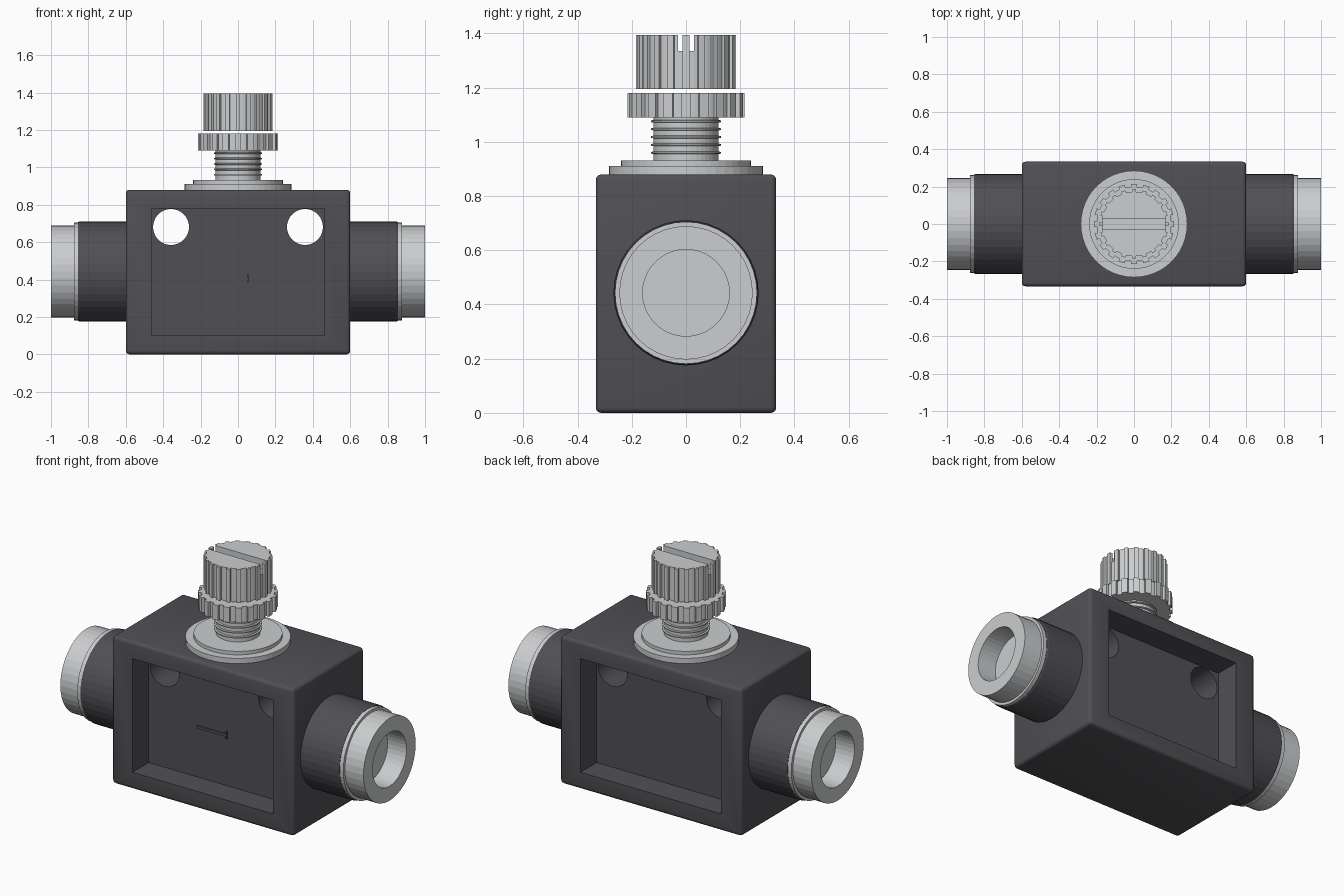
import bpy, bmesh, math
from mathutils import Matrix, Vector

if "Cube" in bpy.data.objects:
    bpy.data.objects.remove(bpy.data.objects["Cube"])


def material(name, rgb):
    m = bpy.data.materials.new(name)
    m.diffuse_color = (*rgb, 1)
    m.use_nodes = True
    m.node_tree.nodes["Principled BSDF"].inputs["Base Color"].default_value = m.diffuse_color
    return m


DARK = material("dark plastic", (0.081, 0.079, 0.089))
METAL = material("light metal", (0.60, 0.61, 0.62))


def finish(name, bm, mat, smooth=None):
    bmesh.ops.recalc_face_normals(bm, faces=bm.faces[:])
    me = bpy.data.meshes.new(name)
    bm.to_mesh(me)
    bm.free()
    me.materials.append(mat)
    ob = bpy.data.objects.new(name, me)
    bpy.context.collection.objects.link(ob)
    if smooth:
        bpy.ops.object.select_all(action='DESELECT')
        ob.select_set(True)
        bpy.context.view_layer.objects.active = ob
        bpy.ops.object.shade_smooth_by_angle(angle=math.radians(smooth))
    return ob


def add_box(bm, lo, hi, turn=0.0):
    lo, hi = Vector(lo), Vector(hi)
    mat = (Matrix.Rotation(turn, 4, 'Z') @ Matrix.Translation((lo + hi) / 2)
           @ Matrix.Diagonal((*(hi - lo), 1)))
    bmesh.ops.create_cube(bm, size=1, matrix=mat)


def box(name, lo, hi, mat):
    bm = bmesh.new()
    add_box(bm, lo, hi)
    return finish(name, bm, mat)


def lathe(name, profile, mat, matrix=Matrix(), n=40, smooth=None):
    """Revolve (radius, height) points about z, then place with matrix."""
    bm = bmesh.new()
    rings = []
    for r, h in profile:
        if r == 0:
            rings.append([bm.verts.new((0, 0, h))] * n)
        else:
            rings.append([bm.verts.new((r * math.cos(2 * math.pi * i / n),
                                        r * math.sin(2 * math.pi * i / n), h))
                          for i in range(n)])
    for a, b in zip(rings, rings[1:]):
        for i in range(n):
            j = (i + 1) % n
            quad = list(dict.fromkeys((a[i], a[j], b[j], b[i])))
            bm.faces.new(quad)
    bm.transform(matrix)
    return finish(name, bm, mat, smooth)


def cut(ob, cutter):
    bpy.context.view_layer.objects.active = ob
    mod = ob.modifiers.new("cut", 'BOOLEAN')
    mod.operation = 'DIFFERENCE'
    mod.solver = 'EXACT'
    mod.object = cutter
    bpy.ops.object.modifier_apply(modifier=mod.name)
    bpy.data.objects.remove(cutter)


def knurl(name, r0, r1, z0, z1, count, width):
    """Ring of rectangular grip teeth."""
    bm = bmesh.new()
    for i in range(count):
        add_box(bm, (r0, -width / 2, z0), (r1, width / 2, z1),
                2 * math.pi * i / count)
    return finish(name, bm, METAL)


# Block body with rounded edges
bm = bmesh.new()
add_box(bm, (-0.6, -0.333, 0), (0.6, 0.333, 0.88))
bmesh.ops.bevel(bm, geom=bm.edges[:], offset=0.02, segments=3, profile=0.5,
                affect='EDGES')
body = finish("body", bm, DARK)

# Pockets on front and back, with two mounting holes through the web
for s in (-1, 1):
    y0, y1 = sorted((s * 0.18, s * 0.5))
    cut(body, box("pocket_cutter", (-0.463, y0, 0.102), (0.463, y1, 0.78), DARK))
for s in (-1, 1):
    place = Matrix.Translation((s * 0.358, 0, 0.681)) @ Matrix.Rotation(math.pi / 2, 4, 'X')
    cut(body, lathe("hole_cutter", [(0, -0.3), (0.096, -0.3), (0.096, 0.3), (0, 0.3)],
                    DARK, place))
bpy.context.view_layer.objects.active = body
body.select_set(True)
bpy.ops.object.shade_smooth_by_angle(angle=math.radians(31))

# Flow arrow mark on the front web
box("arrow_shaft", (-0.14, -0.188, 0.395), (0.05, -0.17, 0.411), DARK)
box("arrow_tip", (0.048, -0.189, 0.383), (0.057, -0.17, 0.428), DARK)

# Side ports: dark sleeve and light release collar with a blind bore
for side, s in (("left", -1), ("right", 1)):
    place = Matrix.Translation((0, 0, 0.443)) @ Matrix.Rotation(s * math.pi / 2, 4, 'Y')
    lathe(side + "_sleeve", [(0, 0.55), (0.268, 0.55), (0.268, 0.845),
                             (0.264, 0.855), (0, 0.855)], DARK, place)
    lathe(side + "_collar", [(0, 0.84), (0.262, 0.84), (0.262, 0.878), (0.246, 0.878),
                             (0.246, 1.0), (0.16, 1.0), (0.16, 0.875), (0, 0.875)],
          METAL, place)

# Stepped flange on top
lathe("flange", [(0, 0.87), (0.285, 0.87), (0.285, 0.911), (0.24, 0.911),
                 (0.24, 0.932), (0, 0.932)], METAL, n=48)

# Threaded stem with ridges
profile = [(0, 0.92), (0.12, 0.92)]
for i in range(5):
    z = 0.96 + i * 0.029
    profile += [(0.12, z - 0.005), (0.129, z - 0.003), (0.129, z + 0.003), (0.12, z + 0.005)]
lathe("threaded_stem", profile + [(0.12, 1.1), (0, 1.1)], METAL)

# Lock nut
lathe("lock_nut", [(0, 1.09), (0.2, 1.09), (0.2, 1.18), (0, 1.18)], METAL)
knurl("lock_nut_grip", 0.185, 0.215, 1.09, 1.18, 20, 0.034)

# Adjusting knob with a screwdriver slot
knob = lathe("knob", [(0, 1.195), (0.173, 1.195), (0.173, 1.395), (0, 1.395)], METAL)
cut(knob, box("slot_cutter", (-0.3, -0.029, 1.335), (0.3, 0.029, 1.5), METAL))
knurl("knob_grip", 0.166, 0.185, 1.195, 1.394, 20, 0.024)
